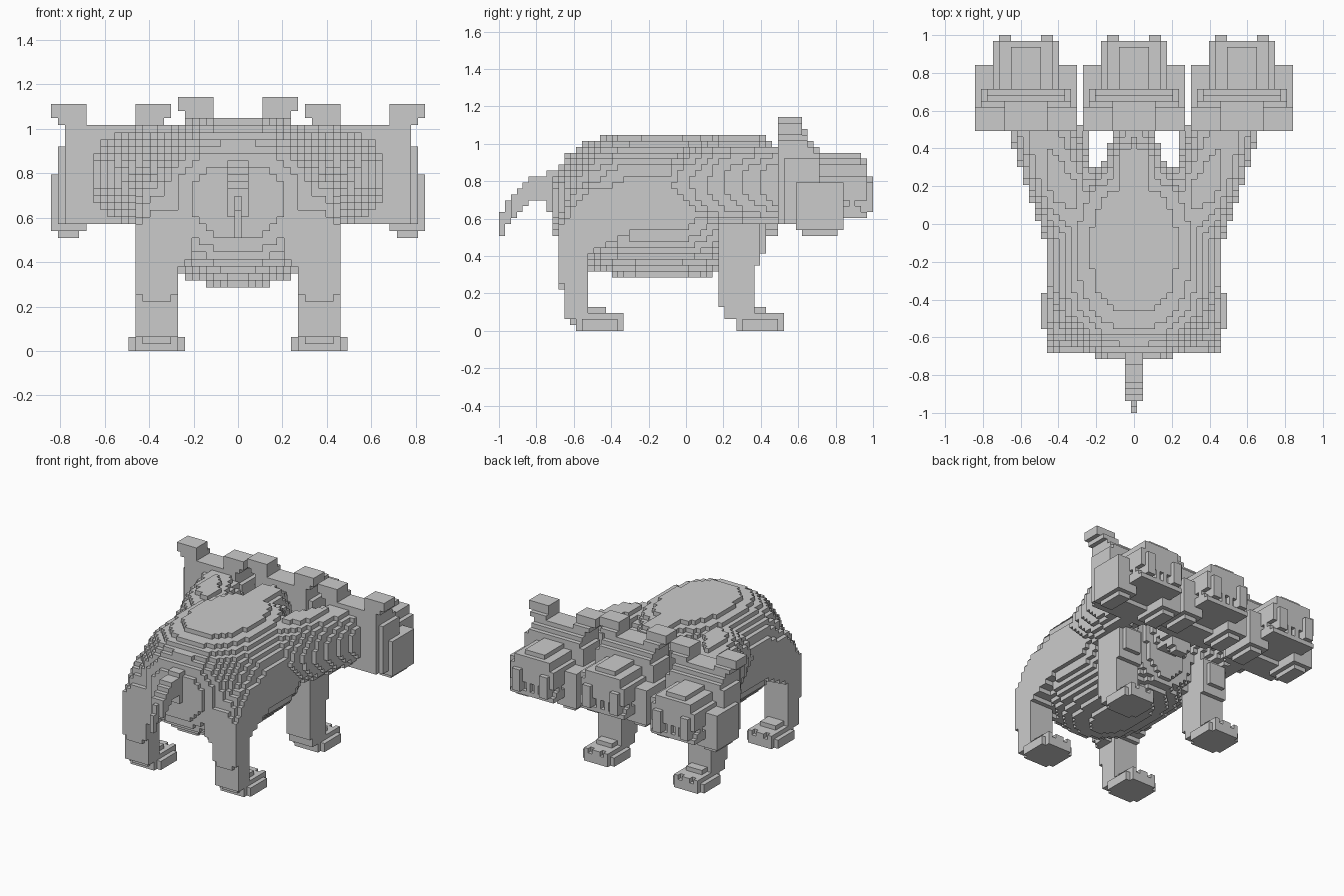
import bpy, bmesh

if "Cube" in bpy.data.objects:
    bpy.data.objects.remove(bpy.data.objects["Cube"])

V = 2 / 63                     # voxel size: the model is 63 voxels long
parts, owner = {}, set()


def add(name, cells):
    """Claim free cells for a part; every cell belongs to one part only."""
    new = set(cells) - owner
    owner.update(new)
    parts.setdefault(name, set()).update(new)


def box(i0, i1, j0, j1, k0, k1):
    return {(i, j, k) for i in range(i0, i1 + 1)
            for j in range(j0, j1 + 1) for k in range(k0, k1 + 1)}


def fill(test, i0, i1, j0, j1, k0, k1):
    """Cells whose centre (in model units) passes the test."""
    return {(i, j, k) for i, j, k in box(i0, i1, j0, j1, k0, k1)
            if test(i * V, -1 + (j + .5) * V, (k + .5) * V)}


def mirror(cells):
    return {(-i, j, k) for i, j, k in cells}


def shift(cells, di=0, dj=0, dk=0):
    return {(i + di, j + dj, k + dk) for i, j, k in cells}


def both(name, cells):
    add(name + "_right", cells)
    add(name + "_left", mirror(cells))


# Body: rounded barrel with a flattened back, narrowing at the chest
def in_body(x, y, z):
    t = y + .12
    f = (1 - min(1, abs(t) / (.6 if t < 0 else .55)) ** 2.8) ** (1 / 2.8)
    w = f if t < 0 else (1 - min(1, t / .45) ** 2.5) ** .4
    if f <= 0 or w <= 0:
        return False
    up = z > .67
    n, rz = (2.3, .395) if up else (2, .385)
    return (abs(x) / (.475 * w)) ** n + (abs(z - .67) / (rz * f)) ** n < 1


add("body", fill(in_body, -14, 14, 8, 46, 9, 32))


# Necks: one straight, two splaying outward
def in_mid_neck(x, y, z):
    rx = .27 - .34 * max(0, y)
    drop = max(0, y - .38) * .8
    return (x / rx) ** 2 + ((z - .81 + drop) / .25) ** 2 < 1


def in_side_neck(x, y, z):
    rz = .235 - .1 * max(0, y - .2) - .3 * max(0, .15 - y)
    return ((x - .31 - .35 * y) / .19) ** 2 + ((z - .785) / rz) ** 2 < 1


add("neck_middle", fill(in_mid_neck, -8, 8, 30, 46, 16, 32))
both("neck", fill(in_side_neck, 1, 21, 29, 46, 16, 31))


# Hind haunches, arched over the belly
def in_haunch(x, y, z):
    if z < .42 + .5 * (y + .52):
        return False
    return ((x - .33) / .16) ** 4 + ((y + .43) / .27) ** 2 + ((z - .48) / .34) ** 2 < 1


both("haunch", fill(in_haunch, 6, 14, 10, 30, 12, 27))

# Feet: wide sole, narrower top, small claws at the toe edge
foot = box(9, 14, 13, 20, 0, 1) | box(8, 15, 14, 19, 0, 1) | box(9, 14, 13, 19, 2, 2)
foot |= {(i, 20, 2) for i in (9, 11, 12, 14)}
foot |= box(10, 13, 15, 17, 3, 3)

# Hind legs
hind = box(9, 14, 11, 14, 2, 18) | box(10, 13, 10, 14, 7, 18) | box(9, 14, 10, 14, 8, 17)
hind |= box(10, 13, 12, 14, 1, 1)
both("hind_leg", hind)
both("hind_foot", foot)

# Front legs with a stepped shoulder
fore = box(9, 14, 38, 42, 2, 20) | box(9, 14, 37, 42, 4, 20)
fore |= box(9, 14, 43, 43, 11, 18) | box(10, 13, 44, 44, 13, 17)
both("front_leg", fore)
both("front_foot", shift(foot, dj=27))

# Tail: drooping staircase
tail_z = [(16, 19), (18, 21), (19, 22), (20, 23), (21, 24),
          (22, 25), (22, 25), (22, 25), (20, 26), (19, 26)]
for j, (lo, hi) in enumerate(tail_z):
    w = 0 if j < 2 else 1
    add("tail", box(-w, w, j, j, lo, hi))
add("tail", box(-2, 2, 9, 9, 19, 25))


# Head: skull, sloping brow, round-topped snout, cheeks, ears and fangs
def in_snout(x, y, z):
    return z < .78 or (x / .185) ** 2 + ((z - .74) / .19) ** 2 < 1


skull = box(-6, 6, 47, 51, 18, 31) | box(-6, 6, 52, 52, 18, 30) | box(-6, 6, 53, 53, 19, 29)
snout = fill(in_snout, -5, 5, 54, 60, 19, 28) | fill(in_snout, -5, 5, 61, 61, 19, 27)
snout -= {(s * 5, j, 21) for s in (-1, 1) for j in (58, 60)}     # gaps between teeth
snout -= {(i, 61, k) for i in (-5, -2, 0, 2, 5) for k in (20, 21)}
cheek = box(4, 8, 50, 57, 17, 24) | box(5, 7, 51, 56, 16, 16) | box(7, 7, 48, 53, 18, 28)
ear = box(4, 8, 47, 50, 33, 34) | box(4, 7, 47, 50, 32, 32) | box(4, 7, 51, 51, 32, 32)
fang = box(3, 4, 62, 62, 20, 24)
for side, di, dk in (("left", -18, 0), ("middle", 0, 1), ("right", 18, 0)):
    for name, cells in (("skull", skull), ("snout", snout), ("cheeks", cheek | mirror(cheek)),
                        ("ears", ear | mirror(ear)), ("fangs", fang | mirror(fang))):
        add(name + "_" + side, shift(cells, di, 0, dk))

# Skin every part: only faces that border empty space
FACES = {
    (1, 0, 0): ((1, 0, 0), (1, 1, 0), (1, 1, 1), (1, 0, 1)),
    (-1, 0, 0): ((0, 0, 0), (0, 0, 1), (0, 1, 1), (0, 1, 0)),
    (0, 1, 0): ((0, 1, 0), (0, 1, 1), (1, 1, 1), (1, 1, 0)),
    (0, -1, 0): ((0, 0, 0), (1, 0, 0), (1, 0, 1), (0, 0, 1)),
    (0, 0, 1): ((0, 0, 1), (1, 0, 1), (1, 1, 1), (0, 1, 1)),
    (0, 0, -1): ((0, 0, 0), (0, 1, 0), (1, 1, 0), (1, 0, 0)),
}
for name, cells in parts.items():
    bm, verts = bmesh.new(), {}
    for i, j, k in sorted(cells):
        for (a, b, c), corners in FACES.items():
            if (i + a, j + b, k + c) in owner:
                continue
            loop = []
            for p, q, r in corners:
                key = (i + p, j + q, k + r)
                if key not in verts:
                    verts[key] = bm.verts.new(((key[0] - .5) * V, -1 + key[1] * V, key[2] * V))
                loop.append(verts[key])
            bm.faces.new(loop)
    if bm.faces:
        mesh = bpy.data.meshes.new(name)
        bm.to_mesh(mesh)
        bpy.context.collection.objects.link(bpy.data.objects.new(name, mesh))
    bm.free()
